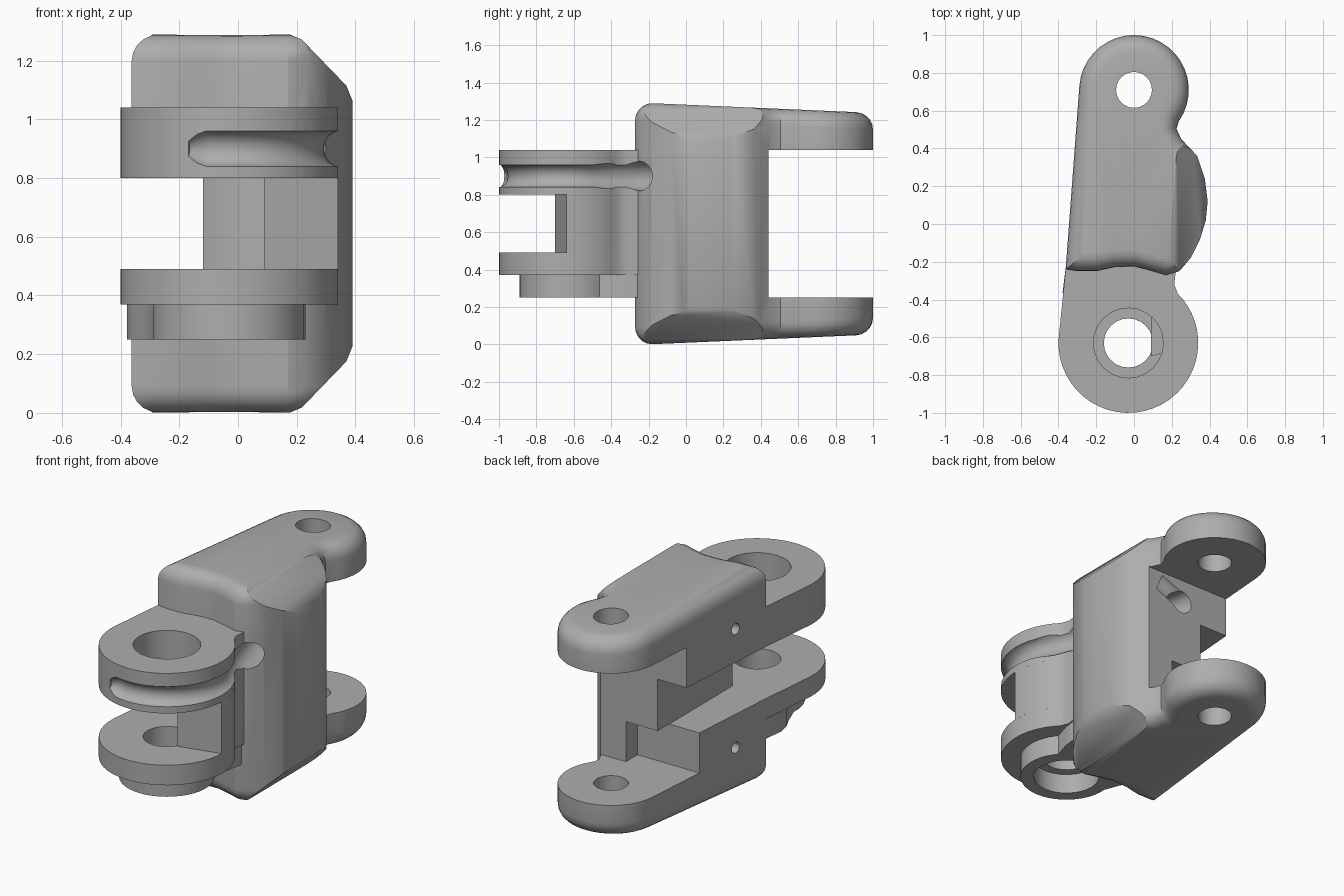
import bpy, bmesh
from math import sin, cos, pi, radians
from mathutils import Vector

cube = bpy.data.objects.get("Cube")
if cube:
    bpy.data.objects.remove(cube, do_unlink=True)

GREY = (0.42, 0.42, 0.42, 1)
metal = bpy.data.materials.new("grey_metal")
metal.use_nodes = True
metal.diffuse_color = GREY
metal.node_tree.nodes["Principled BSDF"].inputs["Base Color"].default_value = GREY

FRONT = (-0.03, -0.63)   # front pin axis
REAR = (0.0, 0.71)       # rear pin axis


def arc(c, r, a0, a1, n):
    angles = [radians(a0 + (a1 - a0) * i / n) for i in range(n + 1)]
    return [(c[0] + r * cos(a), c[1] + r * sin(a)) for a in angles]


def loft(name, rings, planes=()):
    """Skin closed rings, cap both ends and trim with optional planes."""
    bm = bmesh.new()
    loops = [[bm.verts.new(p) for p in ring] for ring in rings]
    n = len(loops[0])
    for a, b in zip(loops, loops[1:]):
        for i in range(n):
            j = (i + 1) % n
            bm.faces.new((a[i], a[j], b[j], b[i]))
    bm.faces.new(loops[0][::-1])
    bm.faces.new(loops[-1])
    for co, no in planes:
        bmesh.ops.bisect_plane(bm, geom=bm.verts[:] + bm.edges[:] + bm.faces[:],
                               dist=1e-5, plane_co=co, plane_no=no, clear_outer=True)
        rim = [e for e in bm.edges if e.is_boundary]
        if rim:
            bmesh.ops.holes_fill(bm, edges=rim, sides=0)
    bmesh.ops.recalc_face_normals(bm, faces=bm.faces[:])
    mesh = bpy.data.meshes.new(name)
    bm.to_mesh(mesh)
    bm.free()
    obj = bpy.data.objects.new(name, mesh)
    bpy.context.collection.objects.link(obj)
    mesh.materials.append(metal)
    return obj


def prism(name, outline, z0, z1):
    return loft(name, [[(x, y, z) for x, y in outline] for z in (z0, z1)])


def box(name, x0, x1, y0, y1, z0, z1):
    return prism(name, [(x0, y0), (x1, y0), (x1, y1), (x0, y1)], z0, z1)


def drill(name, c, r, z0=-0.5, z1=2, n=24):
    return prism(name, arc(c, r, 0, 360 - 360 / n, n - 1), z0, z1)


def tube(name, path, radii, n=16):
    """Sweep a circle along a path of points."""
    pts = [Vector(p) for p in path]
    rings = []
    for i, p in enumerate(pts):
        t = (pts[min(i + 1, len(pts) - 1)] - pts[max(i - 1, 0)]).normalized()
        side = t.cross(Vector((0, 0, 1))).normalized()
        up = side.cross(t)
        rings.append([p + radii[i] * (cos(a) * side + sin(a) * up)
                      for a in (2 * pi * k / n for k in range(n))])
    return loft(name, rings)


def inset(outline, d):
    """Move every outline point inward by d along its averaged normal."""
    out = []
    for i, p in enumerate(outline):
        p = Vector(p)
        a = (p - Vector(outline[i - 1])).normalized()
        b = (Vector(outline[(i + 1) % len(outline)]) - p).normalized()
        t = (a + b).normalized()
        m = min(1 / max(t.dot(b), 0.5), 1.4)
        out.append((p.x - t.y * d * m, p.y + t.x * d * m))
    return out


def cut(obj, cutters):
    for c in cutters:
        c.hide_render = True
        mod = obj.modifiers.new("cut", 'BOOLEAN')
        mod.operation = 'DIFFERENCE'
        mod.solver = 'EXACT'
        mod.object = c
    bpy.context.view_layer.update()
    dg = bpy.context.evaluated_depsgraph_get()
    mesh = bpy.data.meshes.new_from_object(obj.evaluated_get(dg))
    obj.modifiers.clear()
    obj.data = mesh


# Cutters: rope groove and bore, rear exit slot, pin holes, set-screw holes
groove_path = [(x, y, 0.9) for x, y in arc(FRONT, 0.385, -112, 22, 28)]
groove_r = [0.03, 0.052] + [0.063] * (len(groove_path) - 2)
bore = [(0.29, -0.38), (0.24, -0.25), (0.16, 0.0), (0.04, 0.3), (0.0, 0.55)]
groove = tube("groove_cutter", groove_path + [(x, y, 0.9) for x, y in bore],
              groove_r + [0.078, 0.08, 0.075, 0.07, 0.07])
exit_slot = tube("exit_cutter", [(0.0, 0.45, 0.89), (0.09, 0.455, 0.93), (0.18, 0.46, 0.97)],
                 [0.06] * 3)
rear_pin = drill("rear_pin_cutter", REAR, 0.095)
wide_pin = drill("wide_pin_cutter", FRONT, 0.185)
lip_pin = drill("lip_pin_cutter", FRONT, 0.13)
screws = [tube("screw_cutter", [(-0.6, 0.02, z), (-0.15, 0.02, z)], [0.033] * 2)
          for z in (0.29, 1.0)]
rear_slot = box("slot_cutter", -1, 1, 0.44, 2, 0.25, 1.04)
pocket = box("pocket_cutter", -1, -0.12, -1, 2, 0.49, 0.80)
notch = box("notch_cutter", -1, 0.09, 0.33, 1, 0.25, 0.49)

# Main body with rear lugs: rounded top and bottom, chamfered on the bulging side
body_outline = [(-0.362, -0.24), (-0.3, -0.25), (-0.2, -0.25), (-0.1, -0.228), (0, -0.225),
                (0.08, -0.245), (0.17, -0.272), (0.24, -0.25), (0.30, -0.18), (0.35, -0.08),
                (0.38, 0.02), (0.39, 0.12), (0.375, 0.24), (0.335, 0.36), (0.25, 0.45),
                (0.225, 0.505)] + arc(REAR, 0.29, -35, 176, 22)
ROUND, MID = 0.09, 0.645


def half_height(y):
    return MID - 0.048 * max(y + 0.2, 0) / 1.1 if y > -0.2 else MID


rings = []
for k in range(6):
    a = pi / 2 * k / 5
    rings.append([(x, y, MID + half_height(y) - ROUND * (1 - sin(a)))
                  for x, y in inset(body_outline, ROUND * (1 - cos(a)))])
lower = [[(x, y, 2 * MID - z) for x, y, z in ring] for ring in reversed(rings)]
planes = []
for s in (1, -1):
    for x, h, deg, back in ((0.2, 0.645, 46, 0), (0.2, 0.645, 23, 0.01), (0.39, 0.445, 68, 0.01)):
        no = Vector((sin(radians(deg)), 0, s * cos(radians(deg))))
        planes.append((Vector((x, 0, MID + s * h)) - no * back, no))
body = loft("main_body", lower + rings, planes)
cut(body, [rear_slot, pocket, notch, rear_pin, groove, exit_slot] + screws)

# Front lugs
neck = [(0.213, -0.32), (0.22, -0.26), (0.2, -0.15)]
lug_outline = [(-0.34, -0.15), (-0.362, -0.24)] + arc(FRONT, 0.37, 177, 405, 30) + neck
upper_lug = prism("upper_front_lug", lug_outline, 0.80, 1.04)
cut(upper_lug, [wide_pin, groove])
lower_lug = prism("lower_front_lug", lug_outline, 0.37, 0.49)
cut(lower_lug, [lip_pin])

# Boss ring under the lower lug, with its root into the body
boss_outline = ([(-0.34, -0.15), (-0.363, -0.24), (-0.378, -0.36), (-0.36, -0.44), (-0.33, -0.5)]
                + arc(FRONT, 0.26, 175, 400, 26) + [(0.2, -0.36), (0.21, -0.28), (0.19, -0.15)])
boss = prism("lower_boss", boss_outline, 0.25, 0.37)
cut(boss, [wide_pin])

# Web joining the two front lugs
web_outline = ([(0.09, -0.70), (0.34, -0.64)] + arc(FRONT, 0.37, 4, 45, 6) + neck
               + [(-0.12, -0.15)] + arc(FRONT, 0.37, 104, 71, 6))
web = prism("front_web", web_outline, 0.49, 0.80)

for obj in [groove, exit_slot, rear_pin, wide_pin, lip_pin, rear_slot, pocket, notch] + screws:
    bpy.data.objects.remove(obj, do_unlink=True)

for obj in (body, upper_lug, lower_lug, boss, web):
    obj.data.polygons.foreach_set("use_smooth", [True] * len(obj.data.polygons))
    obj.data.set_sharp_from_angle(angle=radians(32))
